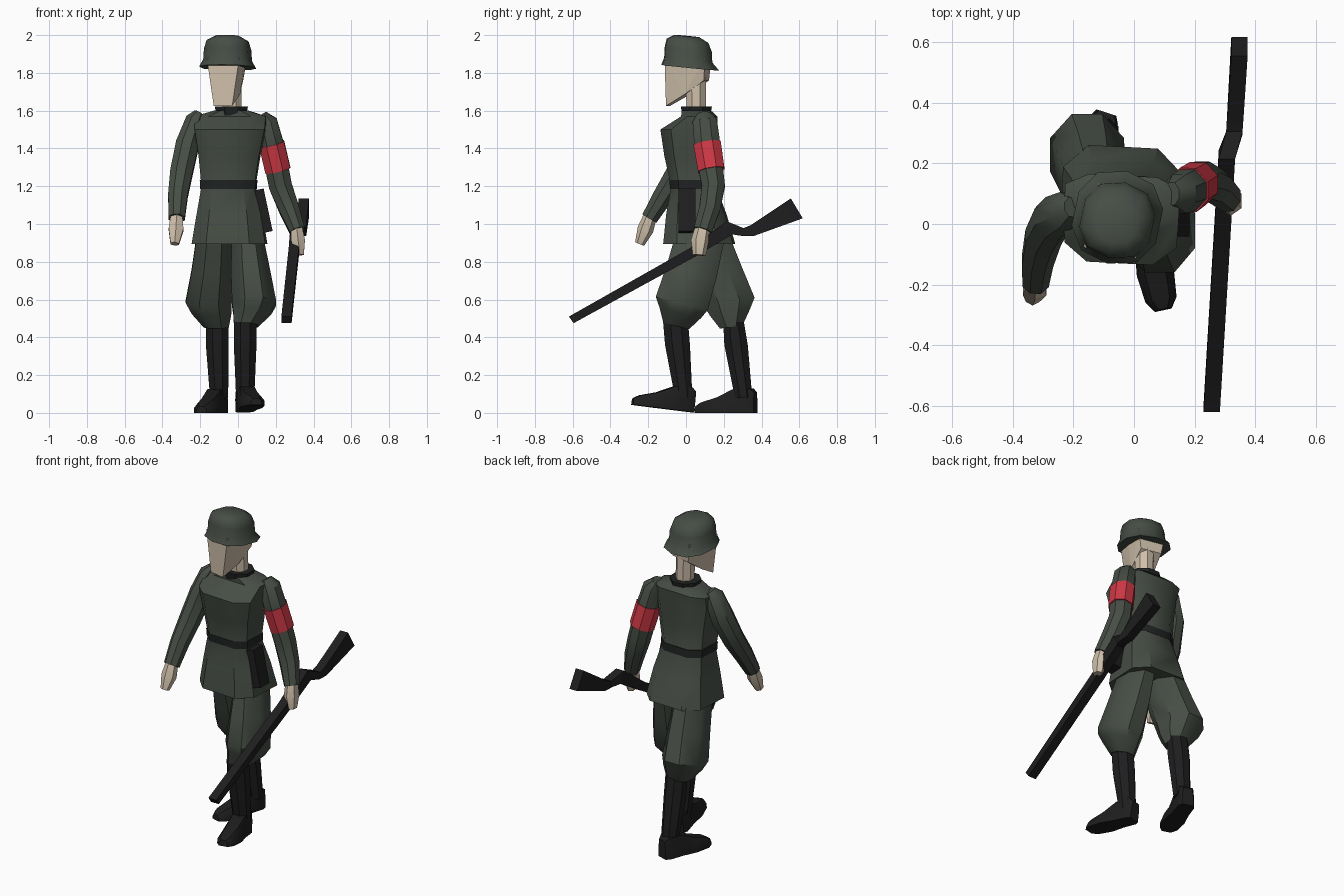
import bpy, bmesh
from math import sin, cos, pi, radians
from mathutils import Vector, Matrix

if "Cube" in bpy.data.objects:
    bpy.data.objects.remove(bpy.data.objects["Cube"])


def mat(name, c):
    m = bpy.data.materials.new(name)
    m.diffuse_color = (*c, 1)
    m.use_nodes = True
    m.node_tree.nodes["Principled BSDF"].inputs["Base Color"].default_value = m.diffuse_color
    return m


CLOTH = mat("field_green", (.062, .076, .060))
DARK = mat("leather_black", (.013, .013, .014))
TRIM = mat("dark_trim", (.015, .017, .016))
SKIN = mat("skin", (.62, .52, .40))
RED = mat("red_cloth", (.62, .04, .06))


def finish(name, bm, material, angle=40):
    bmesh.ops.recalc_face_normals(bm, faces=bm.faces)
    me = bpy.data.meshes.new(name)
    bm.to_mesh(me)
    bm.free()
    ob = bpy.data.objects.new(name, me)
    bpy.context.collection.objects.link(ob)
    me.materials.append(material)
    bpy.ops.object.select_all(action='DESELECT')
    ob.select_set(True)
    bpy.context.view_layer.objects.active = ob
    if angle:
        bpy.ops.object.shade_smooth_by_angle(angle=radians(angle))
    return ob


def skin(name, rings, material, angle=40, mx=Matrix()):
    """Bridge a list of point rings and cap both ends."""
    bm = bmesh.new()
    vs = [[bm.verts.new(mx @ Vector(p)) for p in r] for r in rings]
    n = len(vs[0])
    for a, b in zip(vs, vs[1:]):
        for i in range(n):
            j = (i + 1) % n
            bm.faces.new((a[i], a[j], b[j], b[i]))
    bm.faces.new(vs[0])
    bm.faces.new(vs[-1])
    return finish(name, bm, material, angle)


def hull(name, pts, material, mx=Matrix()):
    bm = bmesh.new()
    for p in pts:
        bm.verts.new(mx @ Vector(p))
    bmesh.ops.convex_hull(bm, input=bm.verts)
    bmesh.ops.dissolve_limit(bm, angle_limit=.02, verts=bm.verts, edges=bm.edges)
    return finish(name, bm, material, 0)


def stack(name, rows, material, n=8, p=1.0, slope=0, yaw=0, angle=40):
    """Horizontal rings from rows (z, cx, cy, rx, ry); p < 1 squares them."""
    k = max(abs(cos(pi / n)), .01) ** p
    f = lambda v: (abs(v) ** p) * (1 if v > 0 else -1) / k
    rings = []
    for z, cx, cy, rx, ry in rows:
        ring = []
        for i in range(n):
            t = 2 * pi * (i + .5) / n
            dx, dy = f(cos(t)) * rx, f(sin(t)) * ry
            ring.append((cx + dx * cos(yaw) - dy * sin(yaw),
                         cy + dx * sin(yaw) + dy * cos(yaw), z + slope * dy))
        rings.append(ring)
    return skin(name, rings, material, angle)


def tube(name, path, material, n=8):
    """Rings square to a path of (x, y, z, radius across, radius deep)."""
    P = [Vector(q[:3]) for q in path]
    rings = []
    for i, q in enumerate(path):
        t = (P[min(i + 1, len(P) - 1)] - P[max(i - 1, 0)]).normalized()
        u = (Vector((1, 0, 0)) - t * t.x).normalized()
        v = t.cross(u)
        rings.append([P[i] + u * q[3] * cos(2 * pi * (k + .5) / n)
                      + v * q[4] * sin(2 * pi * (k + .5) / n) for k in range(n)])
    return skin(name, rings, material)


# Tunic, belt and collar
stack("tunic", [(.895, -.045, .07, .195, .185), (1.05, -.045, .055, .170, .155),
                (1.20, -.05, .04, .140, .115), (1.36, -.045, .025, .160, .135),
                (1.50, -.04, .015, .185, .145), (1.57, -.04, .07, .190, .09),
                (1.60, -.035, .055, .09, .075)], CLOTH, p=.6, yaw=radians(-3))
stack("belt", [(1.185, -.05, .041, .147, .121), (1.232, -.05, .038, .149, .122)],
      TRIM, p=.6, yaw=radians(-3))
stack("collar", [(1.575, -.035, .055, .078, .075), (1.622, -.035, .055, .088, .082)], TRIM)

# Head, neck and helmet, turned slightly to one side
stack("neck", [(1.58, -.03, .055, .05, .05), (1.80, -.035, .05, .052, .055)], SKIN)
turn = Matrix.Translation((-.055, .02, 0)) @ Matrix.Rotation(radians(-12), 4, 'Z')
hull("head", [(s * w, y, z) for s in (1, -1) for w, y, z in
              ((.088, -.118, 1.88), (.050, -.118, 1.625), (.095, -.02, 1.88),
               (.070, -.015, 1.685), (.085, .10, 1.88), (.065, .09, 1.76))], SKIN, turn)
stack("helmet", [(1.833, -.055, .022, .142, .150), (1.872, -.055, .012, .122, .125),
                 (1.93, -.055, .012, .118, .122), (1.975, -.055, .008, .105, .108),
                 (2.0, -.055, .005, .062, .065)],
      CLOTH, n=10, p=.85, slope=-.10, yaw=radians(-12), angle=50).data.transform(
          Matrix.Translation((0, 0, -.005)))

# Arms, armband and hands
tube("left_sleeve", [(.125, .10, 1.58, .03, .04), (.15, .10, 1.54, .062, .07),
                     (.185, .115, 1.40, .068, .075), (.225, .145, 1.20, .066, .066),
                     (.27, .125, 1.08, .058, .06), (.313, .088, .965, .044, .053)], CLOTH)
tube("armband", [(.178, .112, 1.425, .073, .079), (.211, .134, 1.285, .073, .076)], RED)
tube("left_hand", [(.31, .09, .98, .034, .042), (.318, .076, .91, .042, .05),
                   (.328, .07, .835, .024, .034)], SKIN, 6)
tube("right_sleeve", [(-.205, .055, 1.585, .03, .035), (-.225, .045, 1.55, .055, .065),
                      (-.268, .02, 1.42, .066, .076), (-.30, -.045, 1.27, .064, .066),
                      (-.318, -.12, 1.15, .056, .058), (-.325, -.193, 1.03, .047, .047)], CLOTH)
tube("right_hand", [(-.325, -.19, 1.04, .036, .036), (-.328, -.215, .97, .045, .043),
                    (-.335, -.245, .895, .026, .026)], SKIN, 6)

# Breeches and boots
stack("left_breeches", [(.93, .05, .075, .082, .125), (.75, .066, .03, .103, .132),
                        (.58, .085, -.022, .117, .138), (.53, .075, -.03, .10, .11),
                        (.46, .042, -.052, .063, .068)], CLOTH, slope=-.25)
stack("right_breeches", [(.93, -.125, .10, .095, .125), (.75, -.138, .165, .108, .132),
                         (.59, -.155, .228, .122, .135), (.53, -.14, .232, .105, .105),
                         (.455, -.115, .24, .066, .06)], CLOTH, slope=.15)
stack("left_boot", [(.48, .038, -.055, .060, .066), (.36, .038, -.045, .060, .066),
                    (.08, .038, -.012, .048, .046)], DARK)
stack("right_boot", [(.48, -.11, .252, .060, .055), (.36, -.11, .265, .060, .062),
                     (.08, -.10, .305, .048, .046)], DARK)


def foot(name, loc, yaw, pitch):
    mx = (Matrix.Translation(loc) @ Matrix.Rotation(radians(yaw), 4, 'Z')
          @ Matrix.Rotation(radians(pitch), 4, 'X'))
    rings = []
    for y, w, h, tw in ((.045, .034, .11, .026), (.02, .048, .13, .042), (-.07, .05, .125, .038),
                        (-.16, .062, .082, .035), (-.25, .052, .055, .03), (-.285, .028, .035, .015)):
        rings.append([(-w, y, 0), (w, y, 0), (w, y, h * .5), (tw, y, h), (-tw, y, h), (-w, y, h * .5)])
    skin(name, rings, DARK, 40, mx)


foot("left_foot", (.038, -.008, .008), 12, -7)
foot("right_foot", (-.105, .325, 0), -18, 0)

# Pouch leaning out with the tunic skirt
hull("belt_pouch", [(x, y, z) for x in (-.027, .027) for y in (-.045, .045)
                    for z in (-.115, .115)], DARK,
     Matrix.Translation((.133, .004, 1.07)) @ Matrix.Rotation(radians(-12), 4, 'Y'))

# Rifle: side profile pairs (upper, lower) along its length, given thickness in x
pairs = [((-.62, .51), (-.595, .475)), ((.02, .872), (.05, .828)), ((.215, 1.015), (.245, .945)),
         ((.305, .978), (.295, .937)), ((.345, .995), (.36, .937)), ((.555, 1.135), (.618, 1.03))]
rings = []
for a, b in pairs:
    y = (a[0] + b[0]) / 2
    cx = .293 + .06 * y + (.02 if y > .28 else 0)
    rings.append([(cx - .027, *a), (cx + .027, *a), (cx + .027, *b), (cx - .027, *b)])
skin("rifle", rings, DARK, 15)
